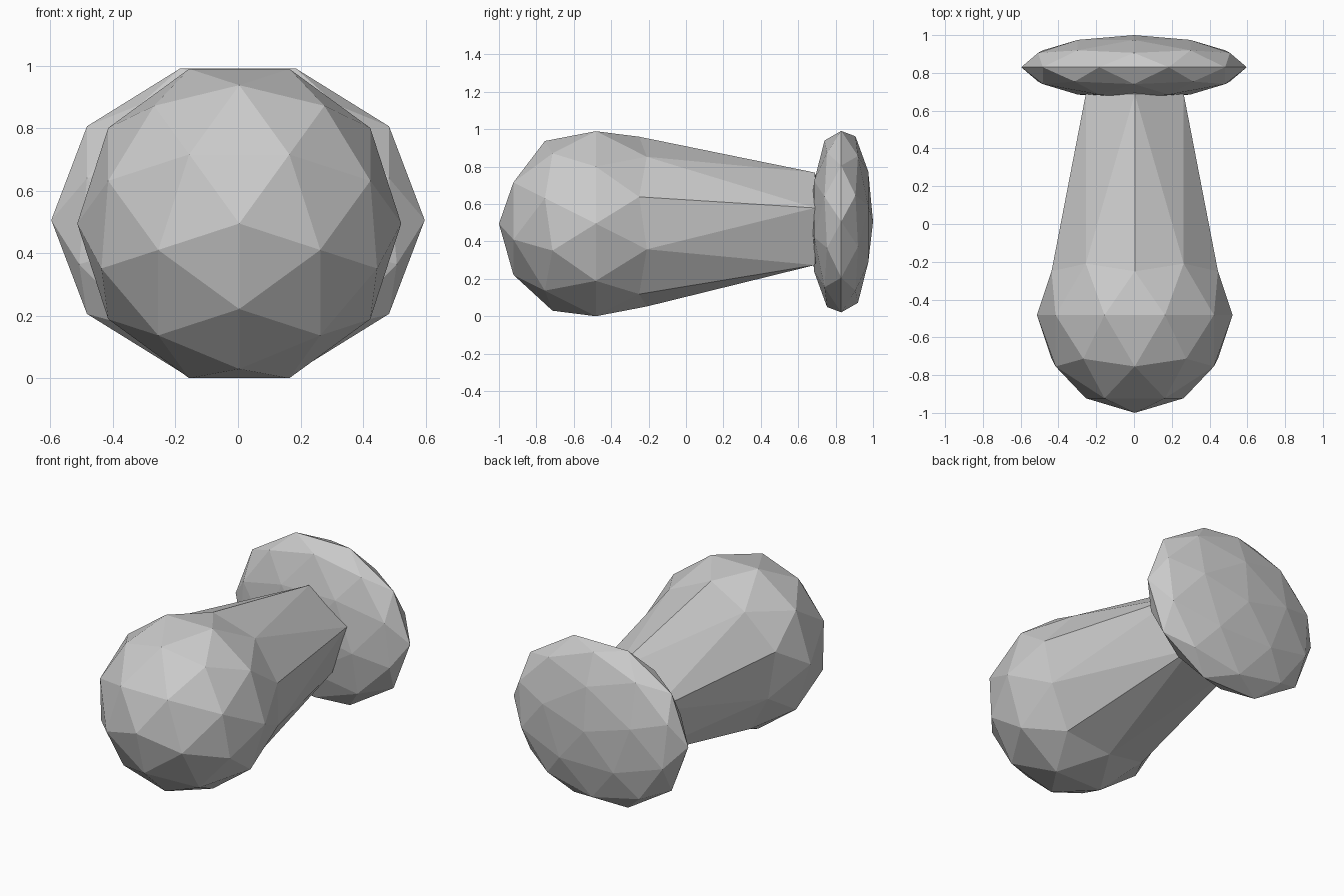
import bpy
import bmesh
from mathutils import Matrix

if "Cube" in bpy.data.objects:
    bpy.data.objects.remove(bpy.data.objects["Cube"])

# Turns the ball so its pole lies along y and its ten-sided equator faces the front
TURN = Matrix(((0, 1, 0, 0), (0, 0, 1, 0), (1, 0, 0, 0), (0, 0, 0, 1)))


def faceted_ball(name, centre, radii, pull=0.0):
    """Low-poly ball; the cap around its rear pole can be pulled back into a stem."""
    bm = bmesh.new()
    bmesh.ops.create_icosphere(bm, subdivisions=2, radius=1.0)
    bm.transform(TURN)
    cap = [v for v in bm.verts if v.co.y > 0.7]
    bmesh.ops.scale(bm, vec=radii, verts=bm.verts)
    bmesh.ops.translate(bm, vec=centre, verts=bm.verts)
    bmesh.ops.translate(bm, vec=(0, pull, 0), verts=cap)
    bmesh.ops.recalc_face_normals(bm, faces=bm.faces)
    mesh = bpy.data.meshes.new(name)
    bm.to_mesh(mesh)
    bm.free()
    obj = bpy.data.objects.new(name, mesh)
    bpy.context.collection.objects.link(obj)
    return obj


# Round head with its tapering stem
faceted_ball("head_and_stem", (0.004, -0.482, 0.495), (0.518, 0.518, 0.52), pull=0.73)

# Flattened disc at the rear end of the stem
faceted_ball("end_disc", (0, 0.83, 0.506), (0.597, 0.17, 0.51))
